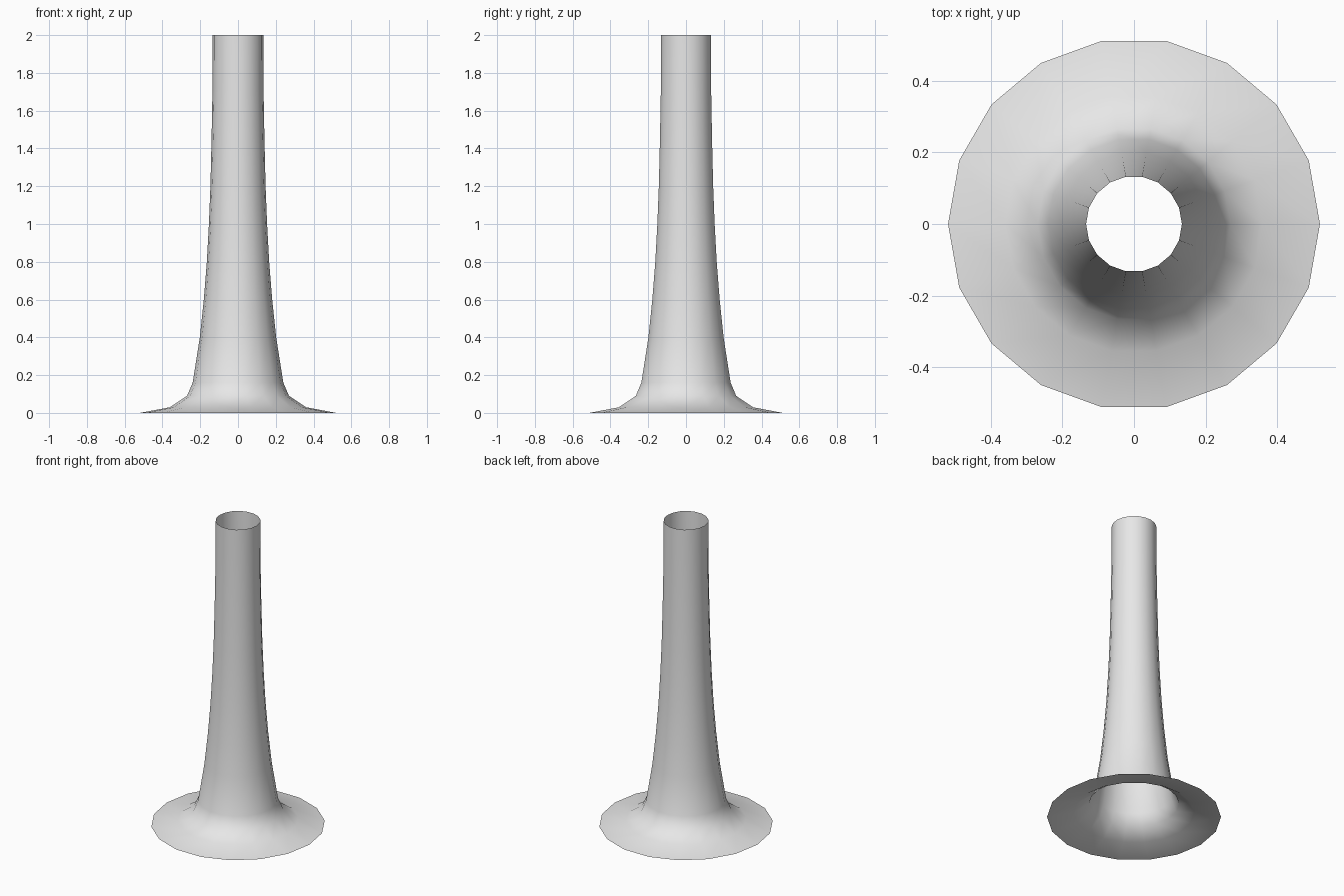
import bpy
import bmesh
from math import cos, sin, tau

cube = bpy.data.objects.get("Cube")
if cube:
    bpy.data.objects.remove(cube, do_unlink=True)

# Plain grey material
grey = bpy.data.materials.new("light_grey")
grey.use_nodes = True
colour = (0.8, 0.8, 0.8, 1)
grey.diffuse_color = colour
grey.node_tree.nodes["Principled BSDF"].inputs["Base Color"].default_value = colour

# Profile (radius, height) from the flared rim up to the open mouth
SIDES = 18
PROFILE = [(0.52, 0), (0.36, 0.03), (0.27, 0.09), (0.24, 0.16), (0.202, 0.4),
           (0.181, 0.6), (0.165, 0.8), (0.154, 1.0), (0.146, 1.2),
           (0.14, 1.45), (0.135, 1.72), (0.134, 2)]

# Open flared tube, a single thin wall
bm = bmesh.new()
rings = [[bm.verts.new((r * cos(tau * i / SIDES), r * sin(tau * i / SIDES), z))
          for i in range(SIDES)] for r, z in PROFILE]
for low, high in zip(rings, rings[1:]):
    for i in range(SIDES):
        j = (i + 1) % SIDES
        face = bm.faces.new((low[i], low[j], high[j], high[i]))
        face.smooth = True

mesh = bpy.data.meshes.new("flared_tube")
bm.to_mesh(mesh)
bm.free()
mesh.materials.append(grey)
tube = bpy.data.objects.new("flared_tube", mesh)
bpy.context.collection.objects.link(tube)
